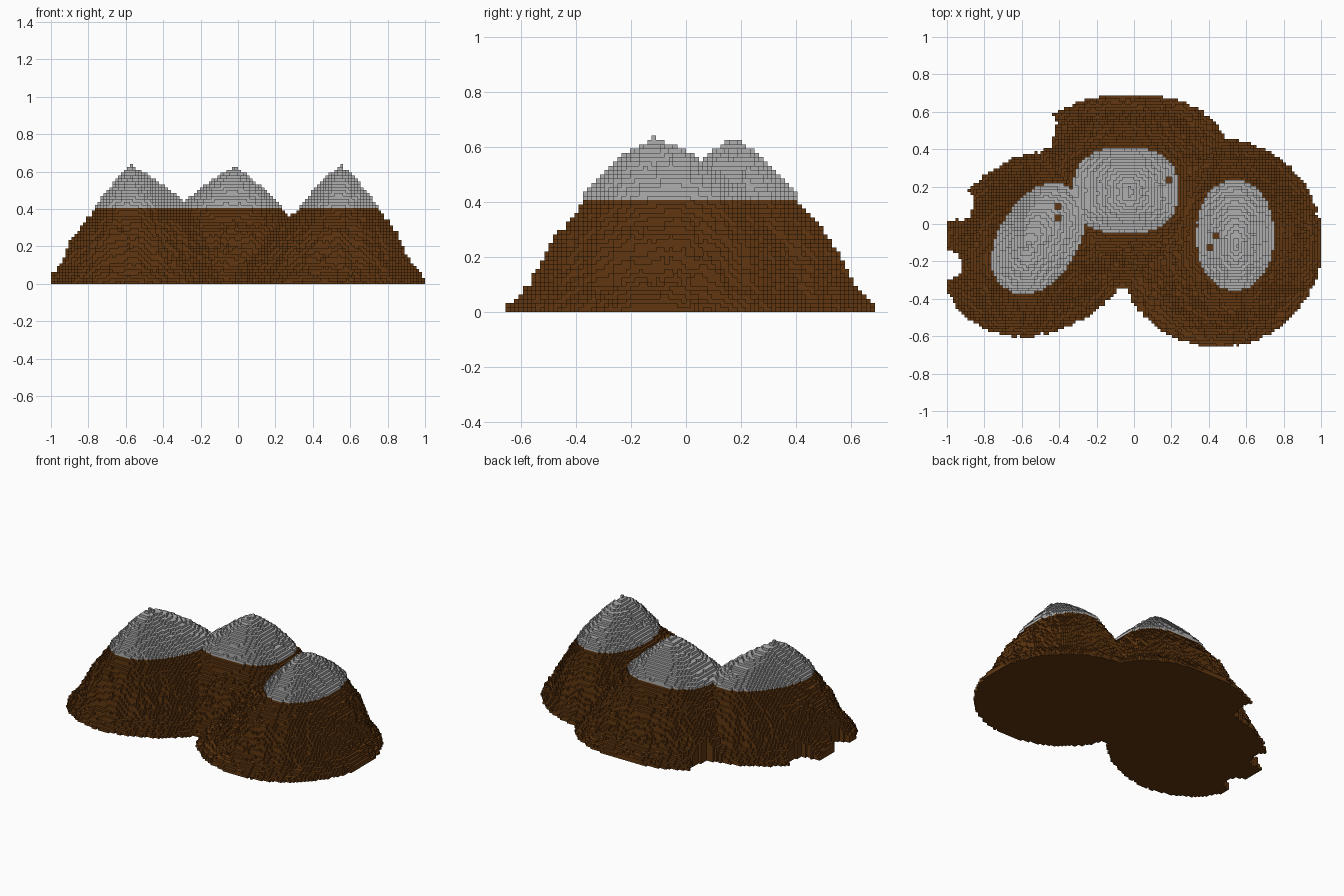
import bpy, bmesh, math
from mathutils import Vector, noise

cube = bpy.data.objects.get("Cube")
if cube:
    bpy.data.objects.remove(cube, do_unlink=True)

V = 1 / 64            # voxel size
NX, NY = 128, 88      # grid of columns
SNOW = 26             # snow line, in voxels
TOP = 41              # highest voxel layer
CREST = 0.615         # height of the rounded summits


def material(name, rgb):
    m = bpy.data.materials.new(name)
    m.use_nodes = True
    m.diffuse_color = (*rgb, 1)
    bsdf = m.node_tree.nodes["Principled BSDF"]
    bsdf.inputs["Base Color"].default_value = (*rgb, 1)
    bsdf.inputs["Roughness"].default_value = 0.9
    return m


earth = material("earth brown", (0.115, 0.037, 0.005))
snow = material("snow grey", (0.43, 0.43, 0.43))


class Oval:
    """Rounded outline: centre, half sizes, turn in degrees, squareness."""

    def __init__(self, centre, half, turn=0, power=2):
        self.centre, self.half, self.power = Vector(centre), half, power
        self.c, self.s = math.cos(math.radians(turn)), math.sin(math.radians(turn))

    def ratio(self, p, centre):
        """0 at the given centre, 1 on the outline."""
        d = p - centre
        u = abs(d.x * self.c + d.y * self.s) / self.half[0]
        v = abs(d.y * self.c - d.x * self.s) / self.half[1]
        return max((u ** self.power + v ** self.power) ** (1 / self.power), 1e-4)

    def gap(self, p):
        """Distance outside the outline, negative inside."""
        return (p - self.centre).length * (1 - 1 / self.ratio(p, self.centre))


# Each mountain: summit, outline at the snow line, outline at the ground
MOUNTAINS = [
    (Vector((-0.575, -0.12)), Oval((-0.51, -0.08), (0.32, 0.21), 58, 2.2),
     Oval((-0.5, -0.1), (0.57, 0.47), 35)),
    (Vector((-0.02, 0.17)), Oval((-0.045, 0.18), (0.28, 0.23), 0, 2.6),
     Oval((-0.02, 0.17), (0.58, 0.52), 0, 2.5)),
    (Vector((0.55, -0.12)), Oval((0.54, -0.06), (0.21, 0.295), 0, 2.1),
     Oval((0.45, -0.1), (0.56, 0.56))),
]
# Rock slope: fraction of the way out, fraction of the snow-line height
SLOPE = [(0, 1), (0.4, 0.66), (0.55, 0.45), (0.7, 0.24), (1, 0.03)]
# Bays cut into the foot: x, y, radius
BAYS = [(-1.0, -0.22, 0.08), (-0.95, 0.11, 0.09), (-0.53, 0.5, 0.12)]
# Small bare hollows in the snow
HOLLOWS = [(-0.41, 0.1), (-0.4, 0.03), (0.19, 0.23), (0.44, -0.07), (0.41, -0.12)]


def slope(t):
    for (t0, z0), (t1, z1) in zip(SLOPE, SLOPE[1:]):
        if t <= t1:
            return z0 + (z1 - z0) * (t - t0) / (t1 - t0)


def height(x, y):
    """Height of the ground, in voxels, 0 outside the mountains."""
    p, best = Vector((x, y)), 0.0
    rough = (noise.noise(Vector((x * 14, y * 14, 3))) * 0.07
             + noise.noise(Vector((x * 45, y * 45, 7))) * 0.05)
    if any(math.hypot(x - bx, y - by) < r * (1 + 3 * rough) for bx, by, r in BAYS):
        return 0
    for summit, cap, foot in MOUNTAINS:
        out = cap.gap(p)
        if out < 0:
            # Rings shrink towards the summit, which sits off centre
            s = cap.ratio(p, summit)
            for _ in range(5):
                s = cap.ratio(p, summit.lerp(cap.centre, min(s, 1)))
            s = min(s, 1)
            power = 1 + 0.5 * abs(y - summit.y) / max((p - summit).length, V)
            z = SNOW * V + 0.01 + (CREST - SNOW * V) * (1 - s ** power) + rough * 0.1 * s
        else:
            inside = -foot.gap(p)
            if inside <= 0:
                continue
            t = out / (out + inside)
            t += rough * min(1, 4 * t)
            if t > 1:
                continue
            z = (SNOW * V - 0.008) * slope(max(t, 0))
        best = max(best, z, V)
    if any(max(abs(x - hx), abs(y - hy)) < V for hx, hy in HOLLOWS):
        best = min(best, (SNOW - 1) * V)
    return min(round(best / V), TOP)


heights = {(i, j): height((i + 0.5 - NX / 2) * V, (j + 0.5 - NY / 2) * V)
           for i in range(NX) for j in range(NY)}

# Pointed tips on the two outer summits
for summit in (MOUNTAINS[0][0], MOUNTAINS[2][0]):
    i, j = int(summit.x / V + NX / 2), int(summit.y / V + NY / 2)
    heights[i, j], heights[i, j + 1] = TOP, TOP - 1


def build_layer(name, lo, hi, mat):
    """Stepped surface of all columns between two voxel levels."""
    bm = bmesh.new()
    verts = {}

    def face(*corners):
        for c in corners:
            if c not in verts:
                verts[c] = bm.verts.new(((c[0] - NX / 2) * V, (c[1] - NY / 2) * V, c[2] * V))
        bm.faces.new([verts[c] for c in corners])

    for (i, j), full in heights.items():
        h = min(full, hi)
        if h <= lo:
            continue
        ring = [(i, j), (i + 1, j), (i + 1, j + 1), (i, j + 1)]
        if full <= hi:
            face(*[(x, y, h) for x, y in ring])
        if lo == 0:
            face(*[(x, y, 0) for x, y in reversed(ring)])
        # Walls down to each lower neighbour
        for k, (di, dj) in enumerate([(0, -1), (1, 0), (0, 1), (-1, 0)]):
            low = max(lo, min(heights.get((i + di, j + dj), 0), hi))
            if low < h:
                (ax, ay), (bx, by) = ring[k], ring[(k + 1) % 4]
                face((ax, ay, low), (bx, by, low), (bx, by, h), (ax, ay, h))
    mesh = bpy.data.meshes.new(name)
    bm.to_mesh(mesh)
    bm.free()
    mesh.materials.append(mat)
    bpy.context.collection.objects.link(bpy.data.objects.new(name, mesh))


build_layer("earth_slopes", 0, SNOW, earth)
build_layer("snow_caps", SNOW, TOP, snow)
